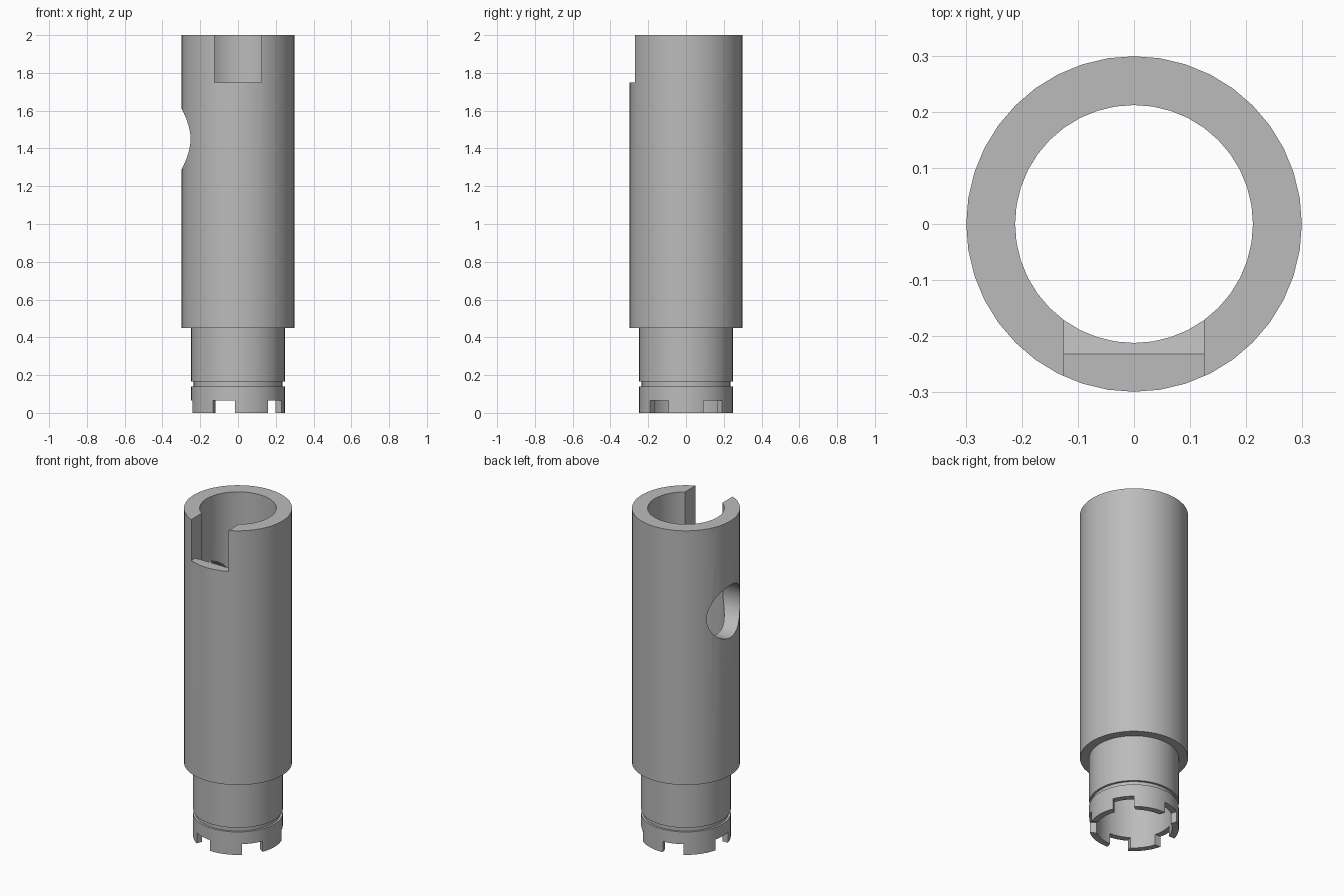
import bpy, bmesh
from math import radians
from mathutils import Matrix, Vector

cube = bpy.data.objects.get("Cube")
if cube:
    bpy.data.objects.remove(cube, do_unlink=True)

steel = bpy.data.materials.new("plain grey steel")
steel.use_nodes = True
steel.diffuse_color = (0.5, 0.5, 0.5, 1)
steel.node_tree.nodes["Principled BSDF"].inputs["Base Color"].default_value = (0.5, 0.5, 0.5, 1)

SEGMENTS = 40
BORE = 0.212


def make_object(name, bm):
    bmesh.ops.recalc_face_normals(bm, faces=bm.faces)
    mesh = bpy.data.meshes.new(name)
    bm.to_mesh(mesh)
    bm.free()
    mesh.materials.append(steel)
    obj = bpy.data.objects.new(name, mesh)
    bpy.context.collection.objects.link(obj)
    return obj


def lathe(name, profile):
    """Revolve a closed (radius, height) outline around z."""
    bm = bmesh.new()
    verts = [bm.verts.new((r, 0, z)) for r, z in profile]
    edges = [bm.edges.new((verts[i - 1], verts[i])) for i in range(len(verts))]
    bmesh.ops.spin(bm, geom=verts + edges, cent=(0, 0, 0), axis=(0, 0, 1),
                   angle=radians(360), steps=SEGMENTS, use_merge=True)
    bmesh.ops.remove_doubles(bm, verts=bm.verts, dist=1e-5)
    return make_object(name, bm)


def prism(name, outline, half_width):
    """Extrude a (y, z) outline along x."""
    bm = bmesh.new()
    face = bm.faces.new([bm.verts.new((-half_width, y, z)) for y, z in outline])
    new = bmesh.ops.extrude_face_region(bm, geom=[face])["geom"]
    moved = [v for v in new if isinstance(v, bmesh.types.BMVert)]
    bmesh.ops.translate(bm, verts=moved, vec=(2 * half_width, 0, 0))
    return make_object(name, bm)


def cut(target, cutter):
    """Subtract the cutter, then discard it."""
    mod = target.modifiers.new(cutter.name, "BOOLEAN")
    mod.operation = "DIFFERENCE"
    mod.solver = "EXACT"
    mod.object = cutter
    bpy.context.view_layer.objects.active = target
    bpy.ops.object.modifier_apply(modifier=mod.name)
    bpy.data.objects.remove(cutter, do_unlink=True)


# Hollow sleeve with a narrower grooved nose
body = lathe("sleeve_body", [
    (BORE, 0), (0.248, 0), (0.248, 0.14), (0.235, 0.14), (0.235, 0.165),
    (0.248, 0.165), (0.248, 0.45), (0.299, 0.45), (0.299, 2), (BORE, 2)])

# Front slot, its floor bevelled down toward the bore
cut(body, prism("slot_cutter", [
    (-0.4, 1.75), (-0.232, 1.75), (-0.15, 1.668), (-0.15, 2.1), (-0.4, 2.1)], 0.125))

# Round hole through the right wall only
bm = bmesh.new()
bmesh.ops.create_cone(bm, cap_ends=True, segments=SEGMENTS, radius1=0.16, radius2=0.16, depth=0.4,
                      matrix=Matrix.Translation((-0.25, 0, 1.45)) @ Matrix.Rotation(radians(90), 4, "Y"))
cut(body, make_object("hole_cutter", bm))

# Five notches around the bottom rim
for i in range(5):
    bm = bmesh.new()
    turn = Matrix.Rotation(radians(36 + 72 * i), 4, "Z")
    bmesh.ops.create_cube(bm, size=1, matrix=turn @ Matrix.Translation((0.23, 0, 0))
                          @ Matrix.Diagonal(Vector((0.16, 0.12, 0.13, 1))))
    cut(body, make_object("notch_cutter", bm))

# Smooth walls, crisp machined edges
bpy.ops.object.select_all(action="DESELECT")
body.select_set(True)
bpy.context.view_layer.objects.active = body
bpy.ops.object.shade_smooth_by_angle(angle=radians(30))
